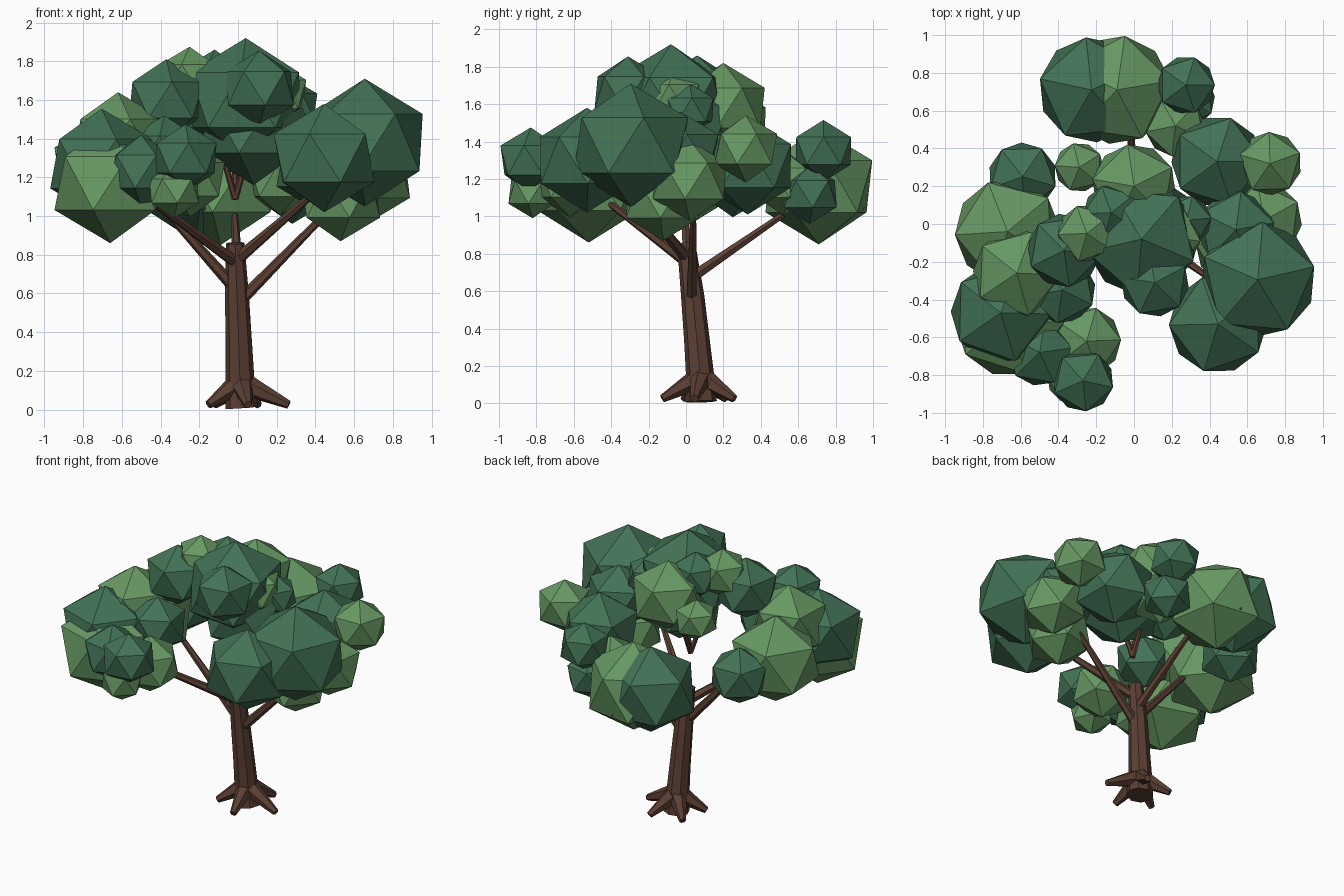
import bpy, bmesh, math, random
from mathutils import Vector, Matrix

random.seed(4)


def material(name, rgb):
    m = bpy.data.materials.new(name)
    m.diffuse_color = (*rgb, 1)
    return m


BARK = material("brown bark", (0.105, 0.050, 0.033))
DARK = material("dark green leaves", (0.055, 0.168, 0.092))
LIGHT = material("light green leaves", (0.135, 0.315, 0.125))


def make_object(name, bm, mat):
    me = bpy.data.meshes.new(name)
    bm.to_mesh(me)
    bm.free()
    me.materials.append(mat)
    ob = bpy.data.objects.new(name, me)
    bpy.context.collection.objects.link(ob)
    return ob


def limb(name, points, radii, sides=6):
    """Tapered tube through a few points."""
    bm = bmesh.new()
    pts = [Vector(p) for p in points]
    rings = []
    for i, (p, r) in enumerate(zip(pts, radii)):
        d = (pts[min(i + 1, len(pts) - 1)] - pts[max(i - 1, 0)]).normalized()
        q = Vector((0, 0, 1)).rotation_difference(d)
        rings.append([bm.verts.new(p + q @ Vector((r * math.cos(a), r * math.sin(a), 0)))
                      for a in (math.tau * k / sides for k in range(sides))])
    for a, b in zip(rings, rings[1:]):
        for k in range(sides):
            n = (k + 1) % sides
            bm.faces.new((a[k], a[n], b[n], b[k]))
    bm.faces.new(rings[0][::-1])
    bm.faces.new(rings[-1])
    return make_object(name, bm, BARK)


def leaf_clump(name, x, y, z, r, mat):
    """Upright 20-sided ball turned at random about z."""
    bm = bmesh.new()
    turn = (Matrix.Translation((x, y, z)) @ Matrix.Rotation(random.uniform(0, math.tau), 4, 'Z')
            @ Matrix.Diagonal((1.04, 1.04, 1, 1)))
    bmesh.ops.create_icosphere(bm, subdivisions=1, radius=r, matrix=turn)
    return make_object(name, bm, mat)


# Leaning trunk
limb("trunk", [(0.02, 0.08, 0.01), (0.01, 0.075, 0.15), (0.005, 0.06, 0.32),
               (-0.005, 0.035, 0.58), (-0.015, 0.0, 0.86)],
     [0.085, 0.075, 0.069, 0.062, 0.048], 8)

# Spreading roots
for k, length in enumerate((0.25, 0.20, 0.19, 0.19, 0.21)):
    a = math.radians(-8 + 72 * k)
    c, s = math.cos(a), math.sin(a)
    limb("root", [(0.015 + 0.02 * c, 0.08 + 0.02 * s, 0.13),
                  (0.015 + length * c, 0.08 + length * s, 0.025)], [0.06, 0.022])

# Main branches
for start, end in [
    ((0.0, 0.03, 0.55), (0.52, 0.04, 1.08)),
    ((0.0, 0.0, 0.78), (0.42, -0.30, 1.14)),
    ((-0.01, 0.02, 0.62), (-0.50, -0.02, 1.17)),
    ((-0.01, 0.0, 0.76), (-0.48, -0.45, 1.10)),
    ((0.0, 0.04, 0.68), (-0.02, 0.58, 1.05)),
]:
    limb("branch", [start, end], [0.032, 0.016])

# Short upper twigs inside the crown
for dx, dy in [(-0.06, -0.04), (0.06, -0.03), (0.0, 0.09)]:
    limb("upper_twig", [(-0.015, -0.03, 1.09), (-0.015 + dx, -0.03 + dy, 1.30)], [0.018, 0.014])

# Leaf clumps: x, y, z, radius
DARK_CLUMPS = [
    (0.655, -0.295, 1.38, 0.33), (0.445, -0.53, 1.30, 0.28), (-0.705, -0.47, 1.27, 0.285),
    (-0.59, 0.25, 1.19, 0.195), (-0.225, 0.71, 1.17, 0.30), (0.275, 0.735, 1.35, 0.165),
    (0.28, 0.66, 1.12, 0.16), (0.44, 0.33, 1.27, 0.26), (-0.27, -0.83, 1.30, 0.175),
    (-0.50, -0.68, 1.23, 0.19), (0.04, -0.08, 1.60, 0.32), (0.11, -0.31, 1.66, 0.195),
    (-0.37, -0.14, 1.60, 0.21), (-0.12, 0.06, 1.70, 0.16), (0.28, 0.02, 1.57, 0.14),
    (-0.38, -0.35, 1.33, 0.19), (0.54, -0.03, 1.34, 0.22), (0.08, -0.04, 1.46, 0.30),
]
LIGHT_CLUMPS = [
    (-0.66, -0.52, 1.17, 0.31), (-0.62, -0.26, 1.39, 0.25), (-0.67, -0.04, 1.22, 0.30),
    (-0.09, 0.71, 1.16, 0.31), (0.22, 0.52, 1.18, 0.175), (0.72, 0.32, 1.36, 0.18),
    (0.69, 0.02, 1.19, 0.215), (0.53, -0.12, 1.09, 0.22), (-0.25, -0.62, 1.19, 0.195),
    (-0.33, -0.82, 1.13, 0.14), (-0.25, -0.05, 1.71, 0.165), (0.20, -0.07, 1.63, 0.165),
    (0.0, 0.20, 1.58, 0.24), (-0.29, 0.30, 1.52, 0.14),
]
for c in DARK_CLUMPS:
    leaf_clump("dark_leaf_clump", *c, DARK)
for c in LIGHT_CLUMPS:
    leaf_clump("light_leaf_clump", *c, LIGHT)
